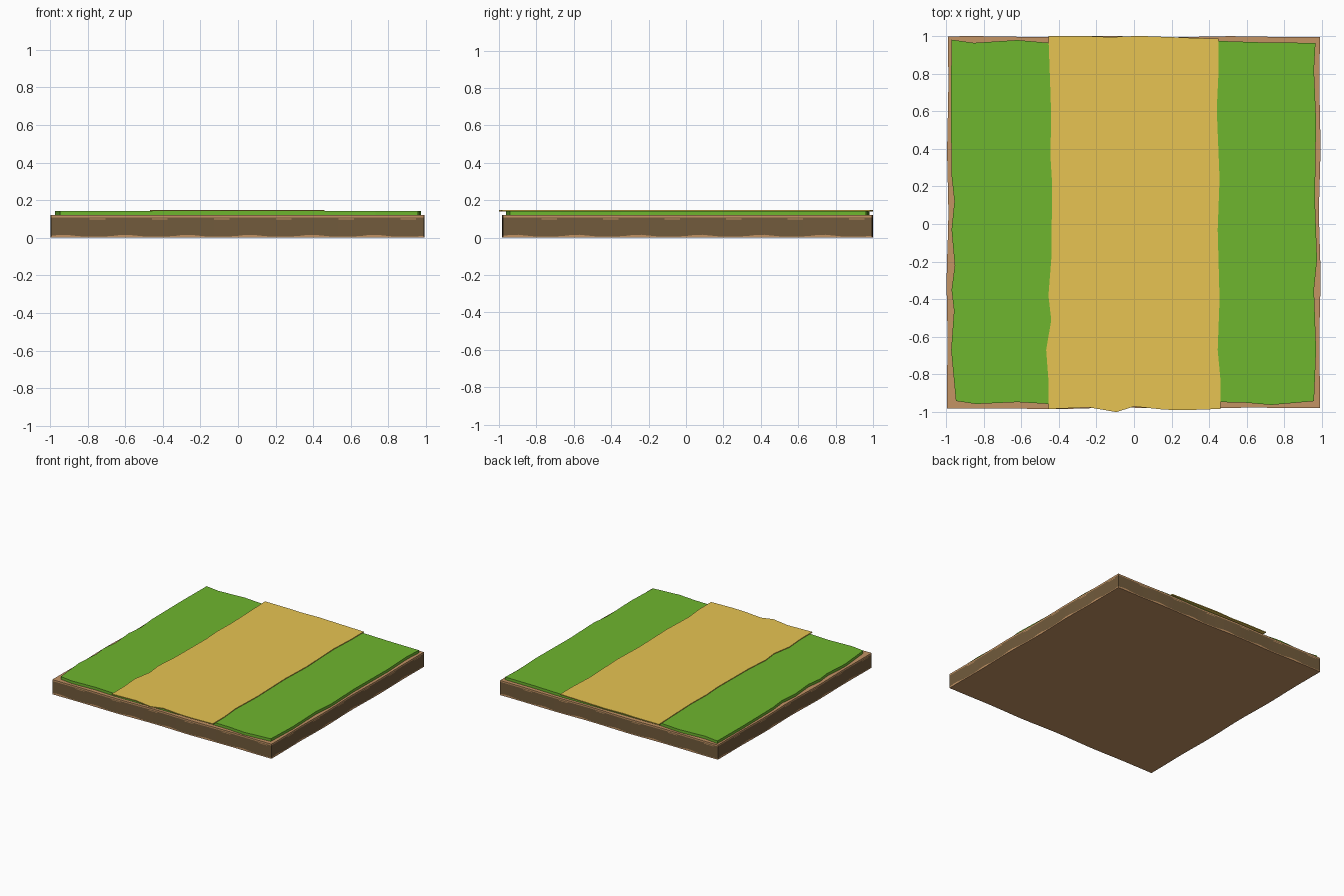
import bpy, bmesh, math

if "Cube" in bpy.data.objects:
    bpy.data.objects.remove(bpy.data.objects["Cube"])

def material(name, rgb):
    lin = [((c / 255 + 0.055) / 1.055) ** 2.4 for c in rgb]
    m = bpy.data.materials.new(name)
    m.diffuse_color = (*lin, 1)
    m.use_nodes = True
    m.node_tree.nodes["Principled BSDF"].inputs["Base Color"].default_value = m.diffuse_color
    return m

SOIL = material("dark soil", (114, 91, 60))
CLAY = material("light clay", (195, 147, 100))
GRASS = material("grass green", (110, 182, 46))
SAND = material("sandy path", (231, 196, 82))

def finish(name, bm, mats):
    bmesh.ops.recalc_face_normals(bm, faces=bm.faces)
    me = bpy.data.meshes.new(name)
    bm.to_mesh(me)
    bm.free()
    for m in mats:
        me.materials.append(m)
    ob = bpy.data.objects.new(name, me)
    bpy.context.collection.objects.link(ob)
    return ob

def slab(name, outline, z0, z1, mat):
    bm = bmesh.new()
    lo = [bm.verts.new((x, y, z0)) for x, y in outline]
    hi = [bm.verts.new((x, y, z1)) for x, y in outline]
    bm.faces.new(lo)
    bm.faces.new(hi)
    n = len(outline)
    for i in range(n):
        j = (i + 1) % n
        bm.faces.new((lo[i], lo[j], hi[j], hi[i]))
    return finish(name, bm, [mat])

# soil block: stacked rings, clay underside, clay top and uneven clay bands on the sides
corners = [(-0.995, -0.982), (0.988, -0.978), (0.988, 0.995), (-0.988, 0.998)]
STEPS, DASHES = 48, 6
ring = []
for s in range(4):
    (ax, ay), (bx, by) = corners[s], corners[(s + 1) % 4]
    for k in range(STEPS):
        t = k / STEPS
        w = 0.004 * math.sin(math.pi * t) * math.sin(t * 17 + s * 2)
        x, y = ax + (bx - ax) * t, ay + (by - ay) * t
        ring.append((x, y + w) if s % 2 == 0 else (x + w, y))
bm = bmesh.new()
levels = []
for lev in range(6):
    row = []
    for i, (x, y) in enumerate(ring):
        bump = max(0, math.cos(2 * math.pi * ((i % STEPS) / STEPS * DASHES - 0.2)))
        z = (0, 0.007 + 0.009 * bump, 0.098, 0.103, 0.108, 0.12)[lev]
        row.append(bm.verts.new((x, y, z)))
    levels.append(row)
n = len(ring)
for lev in range(5):
    a, b = levels[lev], levels[lev + 1]
    for i in range(n):
        j = (i + 1) % n
        f = bm.faces.new((a[i], a[j], b[j], b[i]))
        dash = lev == 2 and i % 8 in (5, 6)
        f.material_index = 1 if lev in (0, 4) or dash else 0
bm.faces.new(levels[0]).material_index = 1
bm.faces.new(levels[-1]).material_index = 1
finish("soil_block", bm, [SOIL, CLAY])

# grass layer with an uneven rim
grass = [(-0.97, 0.98), (-0.85, 0.963), (-0.62, 0.978), (-0.45, 0.963),
         (0.46, 0.973), (0.7, 0.965), (0.965, 0.963), (0.957, 0.82),
         (0.968, 0.55), (0.962, 0.13), (0.973, -0.19), (0.957, -0.35),
         (0.968, -0.67), (0.957, -0.942), (0.73, -0.962), (0.59, -0.95),
         (0.46, -0.947), (-0.45, -0.957), (-0.62, -0.947), (-0.84, -0.957),
         (-0.947, -0.941), (-0.972, -0.67), (-0.957, -0.46), (-0.97, -0.35),
         (-0.953, -0.22), (-0.97, -0.03), (-0.955, 0.12), (-0.97, 0.26),
         (-0.974, 0.66)]
slab("grass_layer", grass, 0.115, 0.142, GRASS)

# sandy path lying across the grass, slightly overhanging front and back
path = [(-0.455, 1.0), (-0.445, 0.72), (-0.44, 0.56), (-0.445, 0.37),
        (-0.435, 0.21), (-0.44, -0.19), (-0.455, -0.38), (-0.44, -0.51),
        (-0.467, -0.67), (-0.455, -0.83), (-0.455, -0.984), (-0.24, -0.975),
        (-0.093, -1.0), (0.0, -0.97), (0.16, -0.987), (0.27, -0.99),
        (0.46, -0.983), (0.46, -0.83), (0.445, -0.67), (0.455, -0.4),
        (0.445, -0.03), (0.455, 0.24), (0.44, 0.61), (0.45, 0.82),
        (0.45, 0.985), (0.24, 0.992), (0.03, 1.0), (-0.13, 0.994),
        (-0.24, 0.999)]
slab("sandy_path", path, 0.141, 0.148, SAND)
